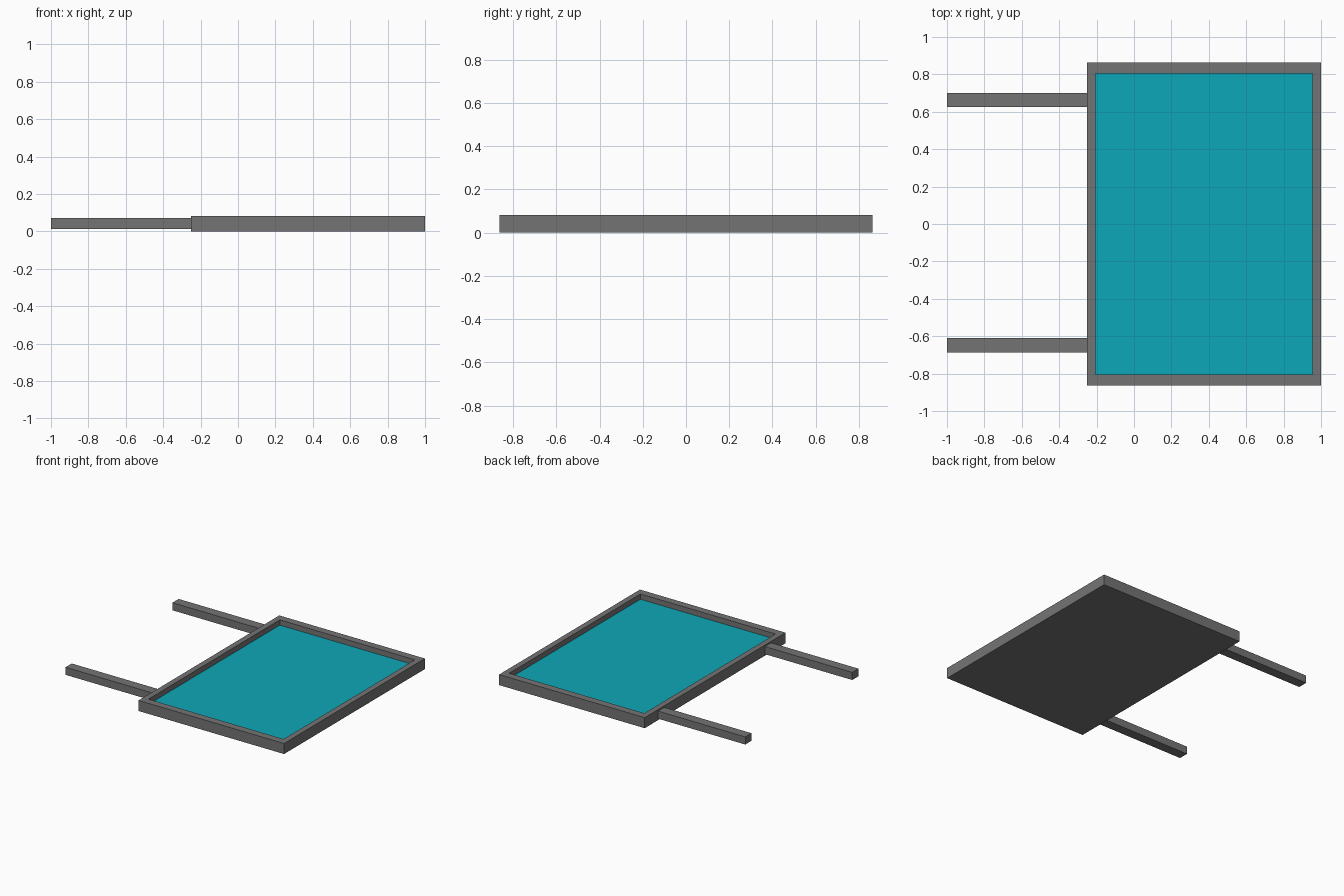
import bpy, bmesh
from mathutils import Vector

if "Cube" in bpy.data.objects:
    bpy.data.objects.remove(bpy.data.objects["Cube"])


def material(name, rgb):
    m = bpy.data.materials.new(name)
    m.diffuse_color = (*rgb, 1.0)
    m.use_nodes = True
    m.node_tree.nodes["Principled BSDF"].inputs["Base Color"].default_value = m.diffuse_color
    return m


GREY = material("grey", (0.175, 0.175, 0.175))
TEAL = material("teal", (0.004, 0.39, 0.475))


def box_bmesh(lo, hi):
    lo, hi = Vector(lo), Vector(hi)
    bm = bmesh.new()
    bmesh.ops.create_cube(bm, size=1.0)
    bmesh.ops.scale(bm, vec=hi - lo, verts=bm.verts)
    bmesh.ops.translate(bm, vec=(lo + hi) / 2, verts=bm.verts)
    return bm


def finish(name, bm, *mats):
    me = bpy.data.meshes.new(name)
    bm.normal_update()
    bm.to_mesh(me)
    bm.free()
    for m in mats:
        me.materials.append(m)
    ob = bpy.data.objects.new(name, me)
    bpy.context.collection.objects.link(ob)
    return ob


# Framed tray: top face inset to a rim, then a sunken teal panel
X0, X1, Y, H = -0.25, 1.0, 0.863, 0.082
RIM_X, RIM_Y, FLOOR = 0.045, 0.058, 0.041
bm = box_bmesh((X0, -Y, 0), (X1, Y, H))
bm.normal_update()
top = max(bm.faces, key=lambda f: f.normal.z)
cx = (X0 + X1) / 2
bmesh.ops.inset_individual(bm, faces=[top], thickness=0.03)
for v in top.verts:
    v.co.x = X1 - RIM_X if v.co.x > cx else X0 + RIM_X
    v.co.y = Y - RIM_Y if v.co.y > 0 else RIM_Y - Y
panel = bmesh.ops.extrude_discrete_faces(bm, faces=[top])["faces"][0]
for v in panel.verts:
    v.co.z = FLOOR
panel.material_index = 1
finish("framed_tray", bm, GREY, TEAL)

# Two support bars reaching out to the left
for name, y in (("front_bar", -0.648), ("back_bar", 0.663)):
    finish(name, box_bmesh((-1.0, y - 0.038, 0.012), (X0, y + 0.038, 0.071)), GREY)
